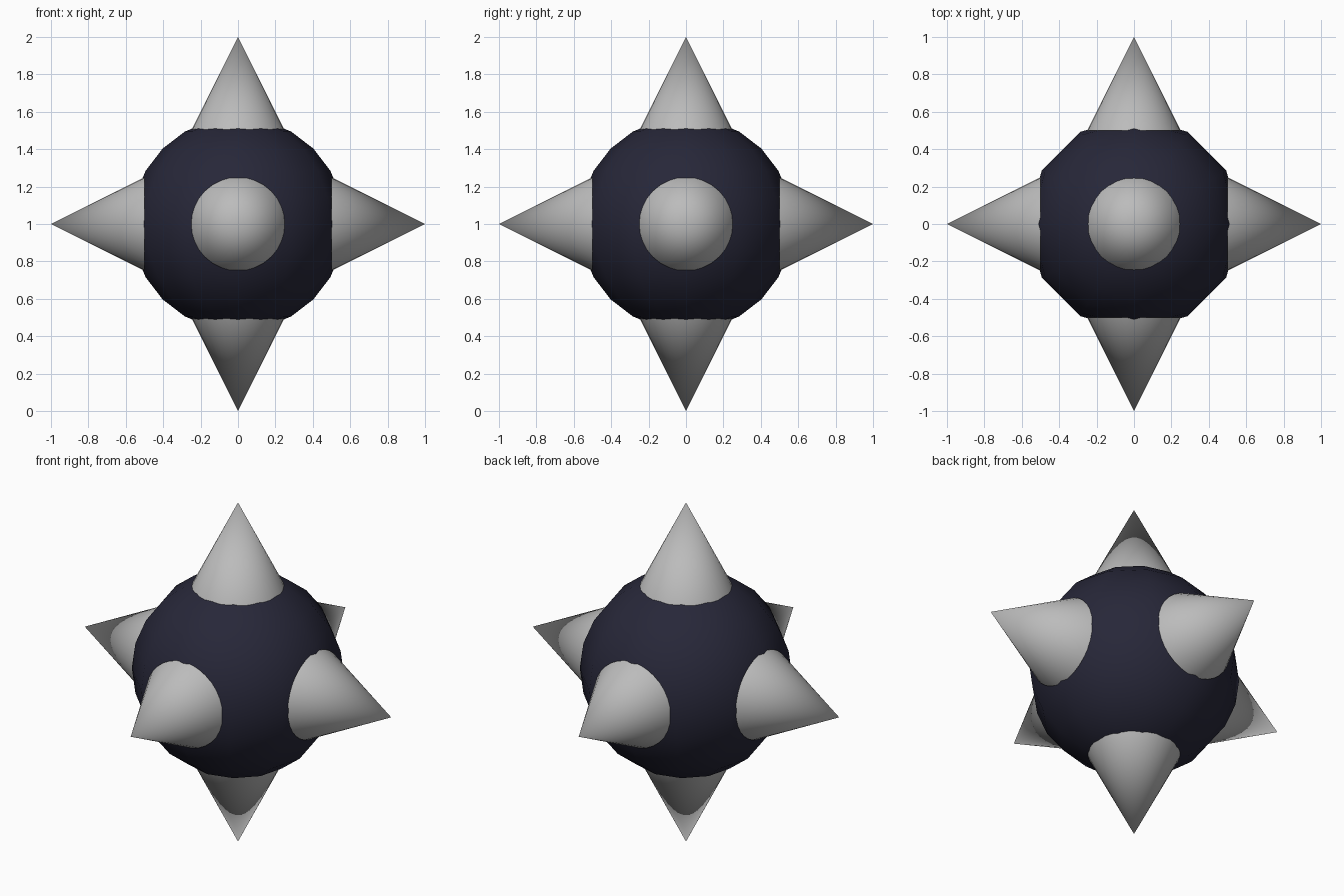
import bpy
from mathutils import Vector

if "Cube" in bpy.data.objects:
    bpy.data.objects.remove(bpy.data.objects["Cube"])

CENTRE = Vector((0, 0, 1))


def material(name, rgb):
    m = bpy.data.materials.new(name)
    m.diffuse_color = (*rgb, 1)
    m.use_nodes = True
    m.node_tree.nodes["Principled BSDF"].inputs["Base Color"].default_value = m.diffuse_color
    return m


navy = material("dark_navy", (0.02, 0.02, 0.04))
grey = material("light_grey", (0.5, 0.5, 0.5))


def finish(name, mat):
    ob = bpy.context.object
    ob.name = name
    ob.data.materials.append(mat)
    bpy.ops.object.shade_smooth()


# low-poly smooth-shaded ball
bpy.ops.mesh.primitive_uv_sphere_add(segments=12, ring_count=12, radius=0.57, location=CENTRE)
finish("ball", navy)

# six spikes along the axes, open at the hidden base
spikes = {
    "right": (1, 0, 0), "left": (-1, 0, 0),
    "back": (0, 1, 0), "front": (0, -1, 0),
    "top": (0, 0, 1), "bottom": (0, 0, -1),
}
for side, axis in spikes.items():
    d = Vector(axis)
    bpy.ops.mesh.primitive_cone_add(
        vertices=32, radius1=0.25, radius2=0, depth=0.5, end_fill_type='NOTHING',
        location=CENTRE + d * 0.75,
        rotation=d.to_track_quat('Z', 'Y').to_euler())
    finish(f"{side}_spike", grey)
